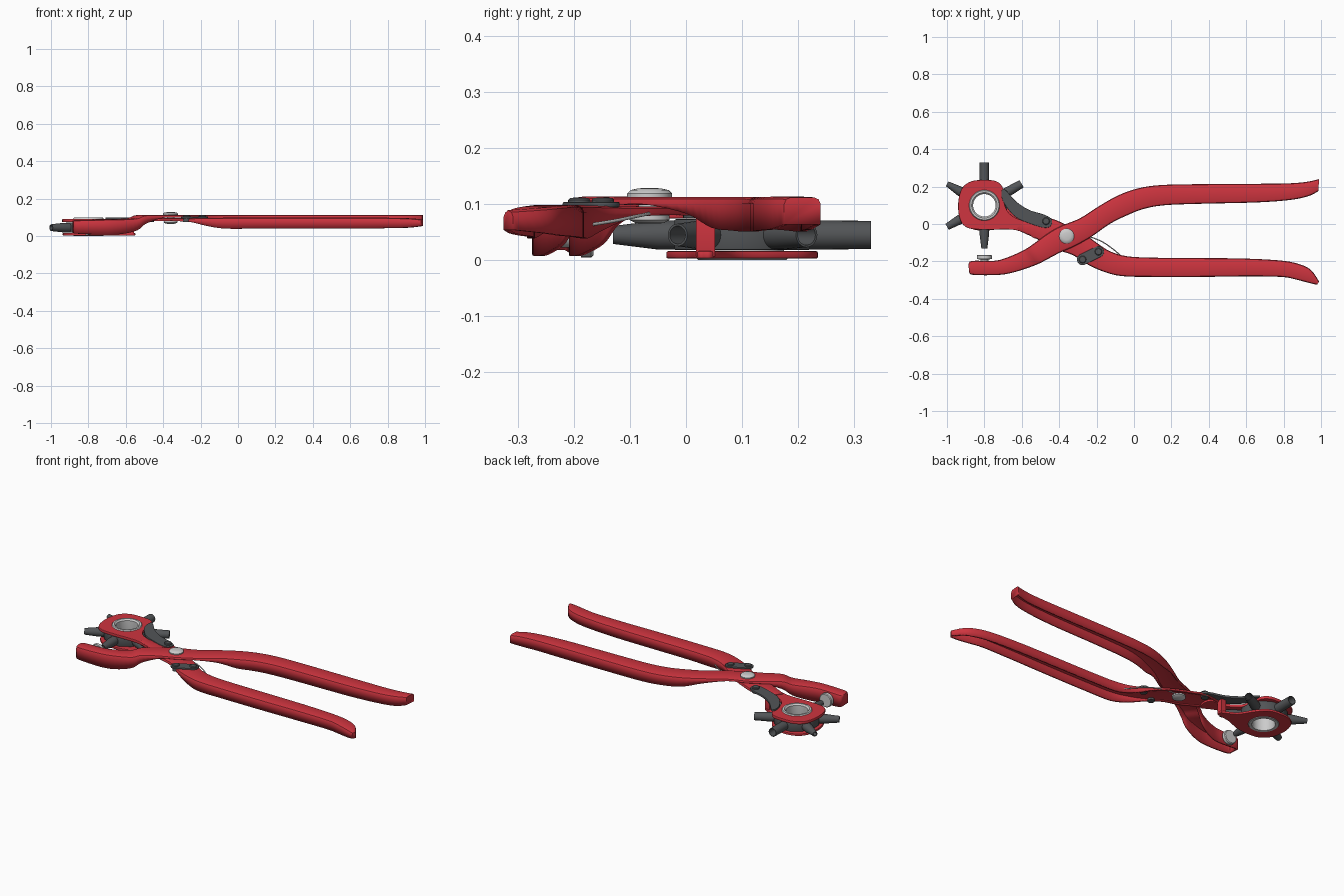
import bpy, bmesh, math
from mathutils import Vector, Matrix

if "Cube" in bpy.data.objects:
    bpy.data.objects.remove(bpy.data.objects["Cube"])


def material(name, rgb):
    m = bpy.data.materials.new(name)
    m.diffuse_color = (*rgb, 1)
    m.use_nodes = True
    m.node_tree.nodes["Principled BSDF"].inputs["Base Color"].default_value = m.diffuse_color
    return m


RED = material("red_paint", (0.62, 0.035, 0.05))
DARK = material("dark_steel", (0.085, 0.09, 0.095))
STEEL = material("bright_steel", (0.6, 0.62, 0.63))


def finish(name, mesh, mat, angle=35):
    o = bpy.data.objects.new(name, mesh)
    bpy.context.collection.objects.link(o)
    mesh.materials.clear()
    mesh.materials.append(mat)
    bpy.ops.object.select_all(action='DESELECT')
    o.select_set(True)
    bpy.context.view_layer.objects.active = o
    bpy.ops.object.shade_smooth_by_angle(angle=math.radians(angle))
    return o


def spline(pts, n, closed=False):
    """Catmull-Rom through points of any dimension."""
    out, c = [], len(pts)
    for i in range(c if closed else c - 1):
        idx = [i - 1, i, i + 1, i + 2]
        p = [pts[k % c] if closed else pts[min(max(k, 0), c - 1)] for k in idx]
        for s in range(n):
            t = s / n
            out.append([0.5 * (2 * b + (d - a) * t + (2 * a - 5 * b + 4 * d - e) * t * t
                               + (3 * b - a - 3 * d + e) * t ** 3) for a, b, d, e in zip(*p)])
    if not closed:
        out.append(list(pts[-1]))
    return out


def channel(name, stations, r=0.012, thick=0.011):
    """Pressed sheet arm: station = left x,y, right x,y, top z, skirt depth."""
    bm, rows = bmesh.new(), []
    for ax, ay, bx, by, z, d in spline(stations, 4):
        a, b = Vector((ax, ay, z)), Vector((bx, by, z))
        u = (b - a).normalized()
        half = [(0, -d), (0, -r), (0.3 * r, -0.3 * r), (r, 0)]
        pts = [a + u * i + Vector((0, 0, h)) for i, h in half]
        pts += [b - u * i + Vector((0, 0, h)) for i, h in reversed(half)]
        rows.append([bm.verts.new(p) for p in pts])
    for p, q in zip(rows, rows[1:]):
        for i in range(7):
            bm.faces.new((p[i], p[i + 1], q[i + 1], q[i]))
    bm.faces.new(rows[0])
    bm.faces.new(rows[-1])
    bmesh.ops.recalc_face_normals(bm, faces=bm.faces)
    bm.normal_update()
    if sum(f.normal.z * f.calc_area() for f in bm.faces) < 0:
        bmesh.ops.reverse_faces(bm, faces=bm.faces)
    me = bpy.data.meshes.new(name)
    bm.to_mesh(me)
    bm.free()
    o = finish(name, me, RED)
    s = o.modifiers.new("sheet", 'SOLIDIFY')
    s.thickness, s.offset = thick, -1
    return o


def circle(cx, cy, r, n=40, start=0):
    return [(cx + r * math.cos(start + 2 * math.pi * i / n),
             cy + r * math.sin(start + 2 * math.pi * i / n)) for i in range(n)]


def plate(name, loops, z0, z1, mat, bevel=0.003):
    """Flat plate from outer loop and hole loops."""
    cu = bpy.data.curves.new(name, 'CURVE')
    cu.dimensions, cu.fill_mode = '2D', 'BOTH'
    for loop in loops:
        s = cu.splines.new('POLY')
        s.points.add(len(loop) - 1)
        for p, q in zip(s.points, loop):
            p.co = (q[0], q[1], 0, 1)
        s.use_cyclic_u = True
    cu.extrude = (z1 - z0) / 2 - bevel
    cu.bevel_depth, cu.bevel_resolution, cu.offset = bevel, 1, -bevel
    tmp = bpy.data.objects.new(name + "_curve", cu)
    bpy.context.collection.objects.link(tmp)
    dg = bpy.context.evaluated_depsgraph_get()
    me = bpy.data.meshes.new_from_object(tmp.evaluated_get(dg))
    bpy.data.objects.remove(tmp)
    me.transform(Matrix.Translation((0, 0, (z0 + z1) / 2)))
    return finish(name, me, mat)


def lathe(name, profile, mat, place, closed=False, n=36):
    """Revolve (radius, height) profile about local z."""
    bm = bmesh.new()
    vs = [bm.verts.new((r, 0, h)) for r, h in profile]
    es = [bm.edges.new(p) for p in zip(vs, vs[1:])]
    if closed:
        es.append(bm.edges.new((vs[-1], vs[0])))
    bmesh.ops.spin(bm, geom=vs + es, cent=(0, 0, 0), axis=(0, 0, 1),
                   angle=2 * math.pi, steps=n, use_duplicate=False)
    bmesh.ops.remove_doubles(bm, verts=bm.verts, dist=1e-5)
    bmesh.ops.recalc_face_normals(bm, faces=bm.faces)
    me = bpy.data.meshes.new(name)
    bm.to_mesh(me)
    bm.free()
    me.transform(place)
    return finish(name, me, mat)


T = Matrix.Translation
WX, WY, WZ = -0.8, 0.1, 0.045

# Arm with the anvil jaw and the upper handle
channel("anvil_arm", [
    (-.885, -.215, -.882, -.255, .083, .065), (-.865, -.197, -.86, -.272, .085, .072),
    (-.75, -.197, -.72, -.272, .088, .08), (-.68, -.18, -.63, -.255, .09, .08),
    (-.60, -.145, -.54, -.225, .095, .065), (-.55, -.115, -.49, -.203, .112, .045),
    (-.46, -.05, -.40, -.155, .113, .016), (-.39, -.01, -.32, -.12, .113, .014),
    (-.29, .03, -.23, -.07, .113, .014), (-.18, .10, -.13, 0, .113, .03),
    (-.08, .155, -.04, .045, .113, .055), (.02, .19, .05, .08, .113, .06),
    (.14, .208, .16, .1, .113, .062), (.35, .213, .35, .108, .113, .062),
    (.65, .215, .65, .115, .113, .062), (.82, .217, .83, .128, .113, .06),
    (.92, .225, .93, .148, .113, .058), (.99, .24, .985, .175, .112, .048)])

# Arm with the punch wheel and the lower handle
channel("wheel_arm", [
    (-.59, .02, -.63, -.03, .094, .016), (-.47, .035, -.52, -.08, .096, .016),
    (-.37, .0, -.42, -.135, .096, .016), (-.27, -.05, -.33, -.165, .096, .016),
    (-.20, -.10, -.25, -.215, .096, .022), (-.13, -.145, -.17, -.252, .097, .042),
    (-.04, -.172, -.07, -.278, .098, .058), (.1, -.18, .1, -.283, .098, .058),
    (.35, -.182, .35, -.283, .098, .058), (.6, -.185, .6, -.28, .098, .058),
    (.8, -.197, .79, -.283, .098, .056), (.9, -.22, .87, -.298, .096, .052),
    (.95, -.25, .935, -.315, .093, .045), (.99, -.308, .978, -.325, .089, .035)])

# Upper and lower wheel plates, joined by a post
hole = circle(WX, WY, 0.074)
plate("upper_wheel_plate", [spline([
    (-.80, .235), (-.87, .228), (-.92, .19), (-.94, .11), (-.93, .025), (-.89, -.02),
    (-.80, -.03), (-.65, -.03), (-.57, -.055), (-.52, -.078), (-.50, -.03), (-.52, .015),
    (-.60, .02), (-.67, .06), (-.698, .13), (-.70, .19), (-.735, .228)], 5, True), hole],
    .074, .091, RED)
plate("lower_wheel_plate", [spline([
    (-.80, .235), (-.87, .225), (-.92, .18), (-.937, .1), (-.92, .02), (-.87, -.025),
    (-.80, -.035), (-.72, -.025), (-.64, .005), (-.56, .018), (-.55, .035), (-.56, .052),
    (-.63, .09), (-.68, .165), (-.73, .22)], 5, True), hole], .003, .016, RED)
plate("plate_post", [[(-.585, .018), (-.555, .018), (-.555, .052), (-.585, .052)]],
      .006, .092, RED, .002)

# Punch wheel hub and its hollow axle
plate("wheel_hub", [circle(WX, WY, .125, 12, math.pi / 12), hole], .018, .073, DARK)
lathe("hollow_axle", [(.062, 0), (.078, 0), (.082, .004), (.075, .008), (.075, .088),
                      (.082, .092), (.078, .098), (.068, .098), (.06, .09), (.06, .008)],
      STEEL, T((WX, WY, 0)), True, 48)

# Six hollow punches of graded size
for i, tip in enumerate((.025, .022, .02, .016, .018, .014)):
    turn = Matrix.Rotation(math.radians(90 - 60 * i), 4, 'Z') @ Matrix.Rotation(math.pi / 2, 4, 'Y')
    lathe(f"punch_{i + 1}", [(.026, .10), (.026, .15), (tip, .23), (tip - .004, .23),
                             (tip - .006, .16), (0, .16)], DARK, T((WX, WY, WZ)) @ turn, n=24)

# Anvil facing the active punch
lathe("anvil", [(0, 0), (.022, 0), (.022, .035), (.04, .038), (.04, .056), (.036, .06), (0, .06)],
      STEEL, T((WX, -.225, WZ)) @ Matrix.Rotation(-math.pi / 2, 4, 'X'))

# Main pivot rivet
lathe("pivot_rivet", [(0, .065), (.025, .066), (.036, .072), (.036, .08), (.02, .082), (.02, .113),
                      (.04, .113), (.04, .119), (.034, .125), (.02, .128), (0, .129)],
      STEEL, T((-.36, -.065, 0)))

# Indexing lever above the wheel arm
plate("index_lever", [spline([
    (-.705, .185), (-.685, .18), (-.63, .12), (-.56, .075), (-.48, .05), (-.44, .025),
    (-.445, -.01), (-.48, -.02), (-.55, .0), (-.63, .035), (-.685, .095), (-.708, .145)],
    5, True)], .087, .1, DARK)

# Closing latch on the lower handle
a, b = Vector((-.275, -.19)), Vector((-.19, -.148))
ang = math.atan2(b.y - a.y, b.x - a.x)
latch = [(c.x + .03 * math.cos(ang + s + math.pi * k / 10), c.y + .03 * math.sin(ang + s + math.pi * k / 10))
         for c, s in ((b, -math.pi / 2), (a, math.pi / 2)) for k in range(11)]
plate("closing_latch", [latch], .094, .104, DARK)
for name, x, y in (("lever_stud", -.47, .015), ("latch_stud_1", a.x, a.y), ("latch_stud_2", b.x, b.y)):
    lathe(name, [(0, .075), (.02, .075), (.02, .107), (.016, .111), (0, .112)], DARK, T((x, y, 0)), n=24)

# Bowed return spring wire
cu = bpy.data.curves.new("spring_wire", 'CURVE')
cu.dimensions, cu.bevel_depth, cu.bevel_resolution = '3D', .003, 2
path = spline([(-.33, -.06, .085), (-.25, -.066, .083), (-.18, -.09, .078), (-.12, -.128, .07), (-.06, -.178, .062)], 6)
s = cu.splines.new('POLY')
s.points.add(len(path) - 1)
for p, q in zip(s.points, path):
    p.co = (*q, 1)
wire = bpy.data.objects.new("return_spring", cu)
bpy.context.collection.objects.link(wire)
cu.materials.append(STEEL)
